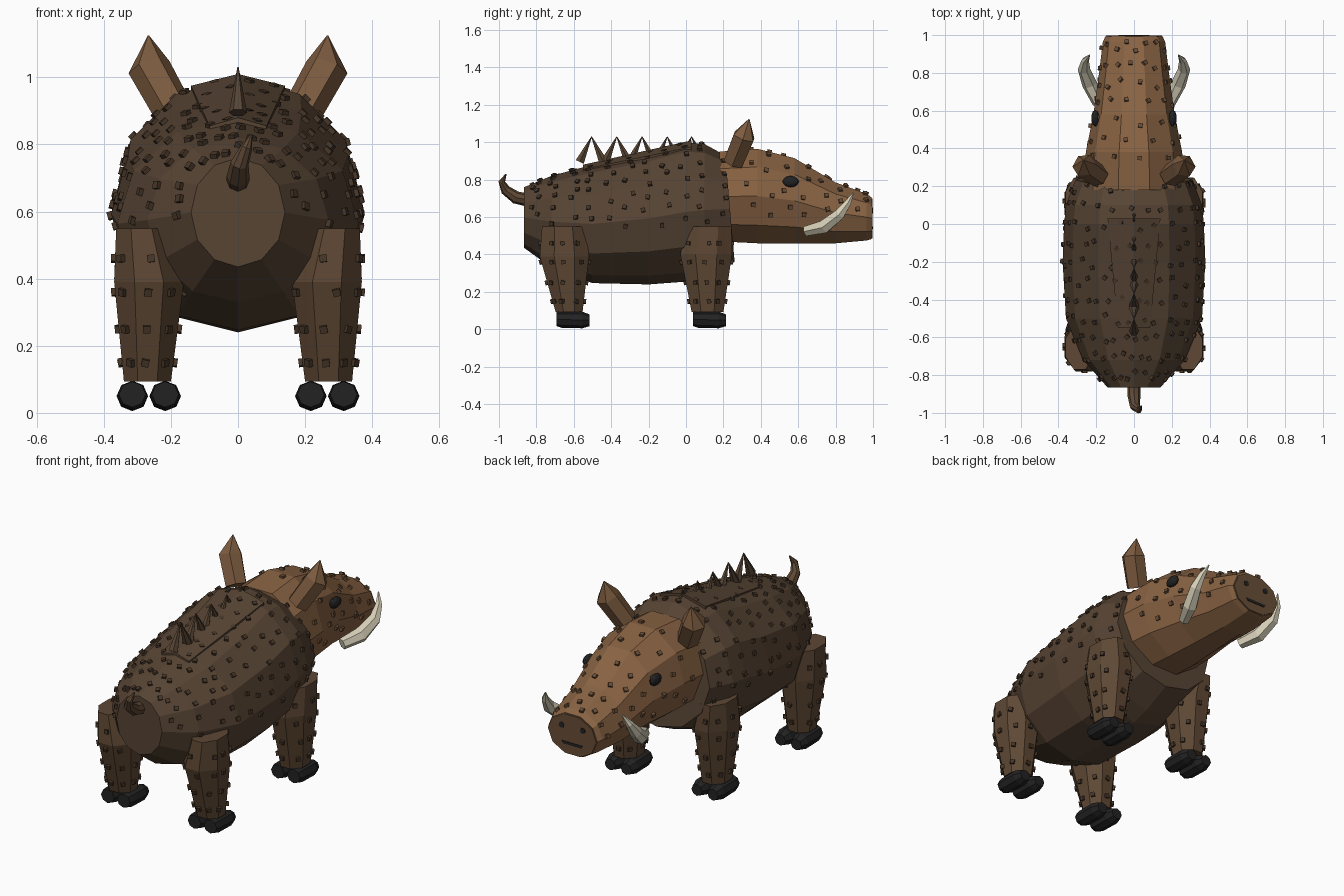
import bpy, bmesh, math, random
from mathutils import Vector, Matrix
from mathutils.bvhtree import BVHTree

if "Cube" in bpy.data.objects:
    bpy.data.objects.remove(bpy.data.objects["Cube"])

random.seed(4)


def material(name, rgb):
    m = bpy.data.materials.new(name)
    m.diffuse_color = (*rgb, 1)
    m.use_nodes = True
    m.node_tree.nodes["Principled BSDF"].inputs["Base Color"].default_value = m.diffuse_color
    return m


BODY = material("dark_brown", (0.095, 0.058, 0.034))
LEG = material("leg_brown", (0.112, 0.064, 0.034))
HEAD = material("tan_brown", (0.25, 0.125, 0.056))
EAR = material("ear_brown", (0.2, 0.104, 0.049))
SNOUT = material("snout_brown", (0.14, 0.075, 0.037))
BRISTLE = material("bristle_brown", (0.062, 0.037, 0.021))
HOOF = material("hoof_black", (0.016, 0.016, 0.017))
IVORY = material("ivory", (0.68, 0.63, 0.48))


def finish(name, bm, mat):
    bmesh.ops.recalc_face_normals(bm, faces=bm.faces)
    me = bpy.data.meshes.new(name)
    bm.to_mesh(me)
    bm.free()
    me.materials.append(mat)
    ob = bpy.data.objects.new(name, me)
    bpy.context.collection.objects.link(ob)
    return ob


def loft(name, rings, mat):
    """Skin a list of equal-length point rings and cap both ends."""
    bm = bmesh.new()
    vs = [[bm.verts.new(p) for p in r] for r in rings]
    n = len(vs[0])
    for a, b in zip(vs, vs[1:]):
        for i in range(n):
            j = (i + 1) % n
            bm.faces.new((a[i], a[j], b[j], b[i]))
    bm.faces.new(vs[0])
    bm.faces.new(vs[-1])
    return finish(name, bm, mat)


def circle(n, half=False):
    off = 0.5 if half else 0
    return [(math.sin(2 * math.pi * (i + off) / n), math.cos(2 * math.pi * (i + off) / n))
            for i in range(n)]


def ring_y(y, lo, hi, rx, n, half=False, tilt=0.0):
    c, r = (lo + hi) / 2, (hi - lo) / 2
    k = math.cos(math.pi / n) if half else 1
    return [Vector((rx * s, y - tilt * t, c + r * t / k)) for s, t in circle(n, half)]


def tube(name, pts, radii, mat, n=6):
    """Tapered tube through points."""
    pts = [Vector(p) for p in pts]
    rings = []
    for i, (p, r) in enumerate(zip(pts, radii)):
        d = pts[min(i + 1, len(pts) - 1)] - pts[max(i - 1, 0)]
        d.normalize()
        u = d.cross(Vector((1, 0, 0))).normalized()
        v = d.cross(u)
        rings.append([p + (u * s + v * t) * r for s, t in circle(n)])
    return loft(name, rings, mat)


def bristles(name, target, rays, mat):
    """Small blocks where rays (start, aim) meet the target surface."""
    me = target.data
    tree = BVHTree.FromPolygons([v.co for v in me.vertices], [p.vertices[:] for p in me.polygons])
    bm = bmesh.new()
    for start, aim in rays:
        loc, nor, _, _ = tree.ray_cast(start, (aim - start).normalized())
        if loc is None:
            continue
        if nor.dot(aim - start) > 0:
            nor = -nor
        rot = nor.to_track_quat('Z', 'Y').to_matrix().to_4x4()
        size = Matrix.Diagonal((0.022, 0.022, 0.024, 1))
        spin = Matrix.Rotation(random.uniform(-0.3, 0.3), 4, 'Z')
        bmesh.ops.create_cube(bm, size=1, matrix=Matrix.Translation(loc) @ rot @ spin @ size)
    finish(name, bm, mat)


def barrel_rays(y0, y1, rows, cols, spread, zc):
    rays = []
    for r in range(rows):
        y = y0 + (y1 - y0) * r / (rows - 1)
        for c in range(cols):
            a = math.radians(spread) * (2 * (c + 0.5 * (r % 2)) / (cols - 0.5) - 1)
            a += random.uniform(-0.06, 0.06)
            yy = y + random.uniform(-0.025, 0.025)
            aim = Vector((0, yy, zc))
            rays.append((aim + Vector((math.sin(a), 0, math.cos(a))), aim))
    return rays


# Body
body = loft("body", [
    ring_y(-0.865, 0.435, 0.76, 0.14, 12),
    ring_y(-0.72, 0.33, 0.82, 0.27, 12),
    ring_y(-0.5, 0.247, 0.88, 0.36, 12),
    ring_y(-0.2, 0.24, 0.945, 0.378, 12),
    ring_y(0.0, 0.255, 1.0, 0.37, 12),
    ring_y(0.1, 0.285, 0.99, 0.36, 12),
    ring_y(0.235, 0.36, 0.93, 0.31, 12, tilt=0.025)], BODY)
bristles("body_bristles", body, barrel_rays(-0.8, 0.19, 11, 14, 98, 0.62), BRISTLE)

# Raised back plate
front = [(-0.14, 0.03, 0.975), (0, 0.03, 1.01), (0.14, 0.03, 0.975)]
back = [(-0.085, -0.55, 0.855), (0, -0.55, 0.88), (0.085, -0.55, 0.855)]
drop = Vector((0, 0, -0.06))
loft("back_plate", [[Vector(p) for p in r] + [Vector(p) + drop for p in reversed(r)]
                    for r in (front, back)], BODY)

# Mane of leaning spikes joined at the tips
for t in (-0.505, -0.37, -0.235, -0.1, 0.03):
    for s in (-1, 1):
        tube("mane_spike", [(0, t + s * 0.063, 0.895), (0, t, 1.03)], [0.027, 0.002], BODY)

# Head
head = loft("head", [
    ring_y(0.18, 0.47, 0.95, 0.27, 10, True),
    ring_y(0.38, 0.46, 0.965, 0.255, 10, True),
    ring_y(0.58, 0.46, 0.915, 0.215, 10, True),
    ring_y(0.8, 0.46, 0.785, 0.185, 10, True),
    ring_y(0.965, 0.475, 0.725, 0.165, 10, True),
    ring_y(0.992, 0.482, 0.705, 0.152, 10, True)], HEAD)
bristles("head_bristles", head, barrel_rays(0.34, 0.94, 7, 8, 95, 0.62), SNOUT)

# Snout disc, nostrils and mouth
loft("snout_disc", [ring_y(y, 0.485, 0.7, 0.148, 10, True) for y in (0.99, 0.997)], SNOUT)
for s in (-1, 1):
    loft("nostril", [[Vector((s * 0.065 + 0.016 * a, y, 0.635 + 0.016 * b)) for a, b in circle(8)]
                     for y in (0.994, 1.0)], HOOF)
loft("mouth", [[Vector((x, y, z)) for x, z in
                ((-0.065, 0.55), (0.065, 0.55), (0.055, 0.535), (-0.055, 0.535))]
               for y in (0.994, 1.0)], HOOF)

# Leg sections: z, centre x, centre y, half width, half depth
front_leg = [(0.093, 0.27, 0.115, 0.07, 0.085), (0.4, 0.265, 0.108, 0.104, 0.138),
             (0.55, 0.288, 0.122, 0.075, 0.122)]
rear_leg = [(0.093, 0.27, -0.625, 0.07, 0.072), (0.39, 0.265, -0.65, 0.104, 0.132),
            (0.55, 0.288, -0.655, 0.075, 0.115)]

for s in (-1, 1):
    for name, sections, hy in (("front_leg", front_leg, 0.125), ("rear_leg", rear_leg, -0.605)):
        k = 1 / math.cos(math.pi / 8)
        leg = loft(name, [[Vector((s * cx + rx * k * a, cy + ry * k * b, z))
                           for a, b in circle(8, True)] for z, cx, cy, rx, ry in sections], LEG)
        rays = []
        for z in (0.15, 0.25, 0.36, 0.46):
            aim = Vector((s * 0.27, sections[1][2], z))
            for i in range(8):
                a = i * math.pi / 4 + random.uniform(-0.2, 0.2)
                rays.append((aim + Vector((math.sin(a), math.cos(a), 0)), aim))
        bristles(name + "_bristles", leg, rays, BRISTLE)
        # Paired toes
        for cx in (0.217, 0.315):
            rings = [(-0.088, 0.04, 0.055), (-0.06, 0.046, 0.052),
                     (0.05, 0.047, 0.05), (0.09, 0.033, 0.048)]
            loft("hoof", [[Vector((s * cx + r * a, hy + dy, z + r * 0.95 * b))
                           for a, b in circle(8)] for dy, r, z in rings], HOOF)

    # Ears
    tube("ear", [(s * 0.19, 0.255, 0.895), (s * 0.265, 0.31, 1.03), (s * 0.267, 0.338, 1.125)],
         [0.06, 0.064, 0.002], EAR)

    # Tusks
    tube("tusk", [(s * 0.19, 0.64, 0.525), (s * 0.235, 0.74, 0.55), (s * 0.265, 0.82, 0.615),
                  (s * 0.258, 0.865, 0.675), (s * 0.235, 0.895, 0.73)],
         [0.03, 0.04, 0.033, 0.02, 0.003], IVORY)

    # Eyes
    bm = bmesh.new()
    bmesh.ops.create_icosphere(bm, subdivisions=2, radius=1, matrix=Matrix.Translation(
        (s * 0.205, 0.56, 0.79)) @ Matrix.Diagonal((0.022, 0.044, 0.031, 1)))
    finish("eye", bm, HOOF)

# Tail
tube("tail", [(0, -0.84, 0.69), (0, -0.91, 0.705), (0.005, -0.965, 0.745),
              (0.025, -0.985, 0.79), (0.04, -0.962, 0.83)],
     [0.035, 0.034, 0.027, 0.018, 0.003], LEG, 8)
